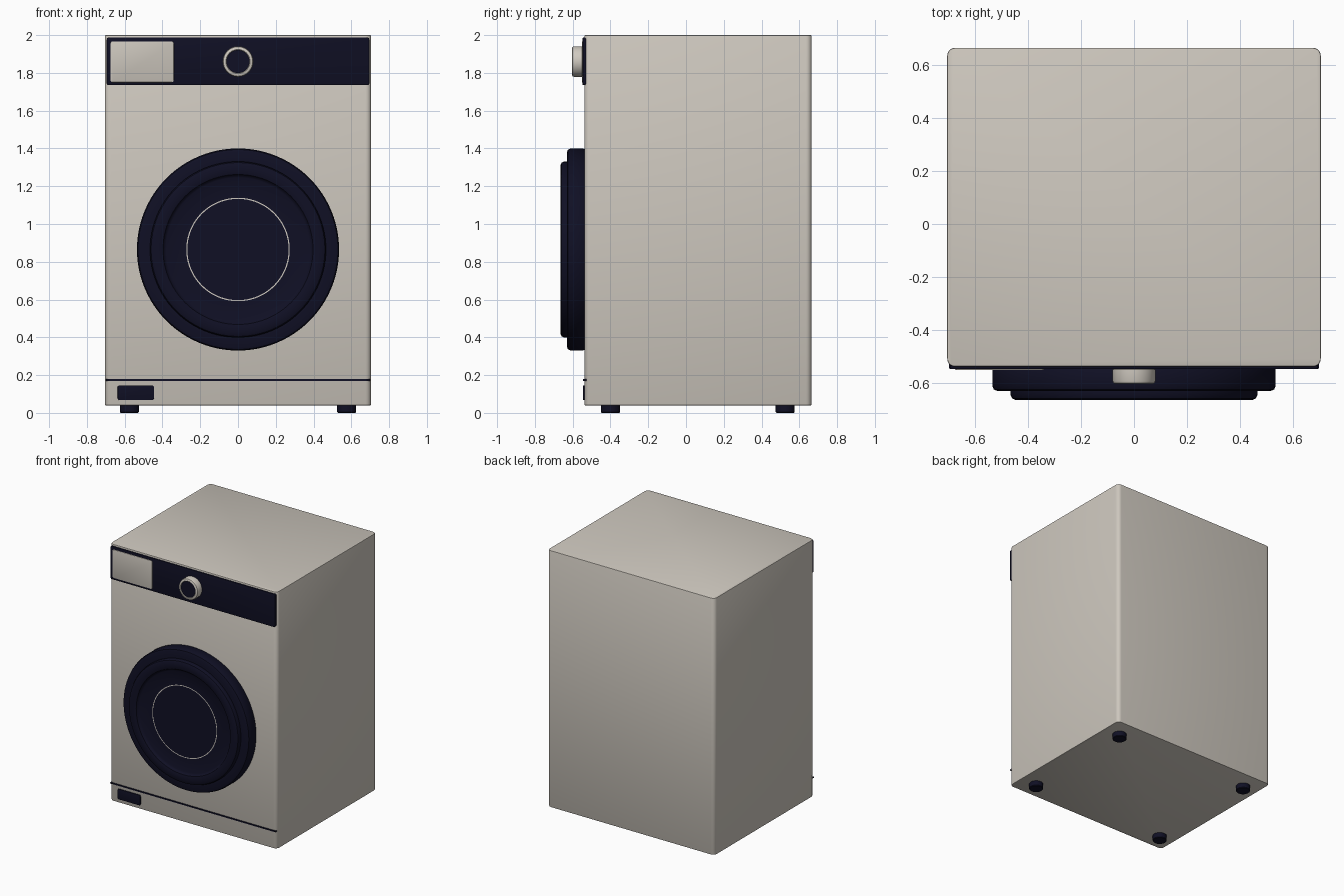
import bpy, bmesh
from math import radians, tau
from mathutils import Vector

if "Cube" in bpy.data.objects:
    bpy.data.objects.remove(bpy.data.objects["Cube"], do_unlink=True)


def material(name, rgb):
    m = bpy.data.materials.new(name)
    m.use_nodes = True
    m.diffuse_color = (*rgb, 1)
    m.node_tree.nodes["Principled BSDF"].inputs["Base Color"].default_value = (*rgb, 1)
    return m


CREAM = material("warm cream", (0.62, 0.58, 0.52))
NAVY = material("dark navy", (0.005, 0.005, 0.018))
FRONT = -0.538


def finish(name, bm, mats):
    bmesh.ops.recalc_face_normals(bm, faces=bm.faces)
    mesh = bpy.data.meshes.new(name)
    bm.to_mesh(mesh)
    bm.free()
    for m in mats:
        mesh.materials.append(m)
    ob = bpy.data.objects.new(name, mesh)
    bpy.context.collection.objects.link(ob)
    bpy.ops.object.select_all(action="DESELECT")
    ob.select_set(True)
    bpy.context.view_layer.objects.active = ob
    bpy.ops.object.shade_smooth_by_angle(angle=radians(35))
    return ob


def box(name, lo, hi, mat, radius=0, axis=2, edge=0):
    """Box with edges along one axis rounded, then a fine bevel on the rest."""
    bm = bmesh.new()
    bmesh.ops.create_cube(bm, size=1)
    for v in bm.verts:
        v.co = Vector(l + (c + 0.5) * (h - l) for l, h, c in zip(lo, hi, v.co))
    if radius:
        edges = [e for e in bm.edges
                 if abs((e.verts[0].co - e.verts[1].co).normalized()[axis]) > 0.9]
        bmesh.ops.bevel(bm, geom=edges, offset=radius, segments=5, profile=0.5, affect="EDGES")
    if edge:
        rim = [e for e in bm.edges if e.calc_face_angle(0) > 1]
        bmesh.ops.bevel(bm, geom=rim, offset=edge, segments=2, profile=0.5, affect="EDGES")
    return finish(name, bm, [mat])


def lathe(name, profile, centre, mats, axis=(0, 1, 0), steps=96, ring_mat=None):
    """Spin a (radius, distance) profile around an axis through centre."""
    bm = bmesh.new()
    axis = Vector(axis)
    side = Vector((1, 0, 0))
    verts = [bm.verts.new(side * r + axis * d) for r, d in profile]
    edges = [bm.edges.new(pair) for pair in zip(verts, verts[1:])]
    bmesh.ops.spin(bm, geom=verts + edges, cent=(0, 0, 0), axis=axis,
                   angle=tau, steps=steps, use_duplicate=False)
    bmesh.ops.remove_doubles(bm, verts=bm.verts, dist=0.0002)
    for f in bm.faces:
        c = f.calc_center_median()
        if ring_mat:
            f.material_index = ring_mat((c - axis * c.dot(axis)).length)
    bmesh.ops.translate(bm, verts=bm.verts, vec=centre)
    return finish(name, bm, mats)


# Cabinet
box("cabinet", (-0.705, FRONT, 0.04), (0.705, 0.665, 2.0), CREAM, radius=0.03, edge=0.004)

# Control panel and detergent drawer
box("control_panel", (-0.695, -0.547, 1.735), (0.695, -0.5, 1.987), NAVY,
    radius=0.01, axis=1, edge=0.002)
box("detergent_drawer", (-0.675, -0.551, 1.75), (-0.34, -0.53, 1.967), CREAM,
    radius=0.012, axis=1, edge=0.002)

# Dial with dark centre
lathe("dial", [(0.07, -0.54), (0.081, -0.55), (0.081, -0.592), (0.078, -0.6), (0.072, -0.604),
               (0.064, -0.604), (0.061, -0.601), (0, -0.601)],
      (0, 0, 1.86), [CREAM, NAVY], steps=64, ring_mat=lambda r: int(r < 0.0615))

# Door: stepped outer rim, raised inner rim and shallow glass with a bright ring
lathe("door", [(0.525, -0.53), (0.535, -0.545), (0.535, -0.61), (0.529, -0.625), (0.515, -0.63),
               (0.466, -0.63), (0.466, -0.645), (0.46, -0.658), (0.445, -0.665),
               (0.41, -0.665), (0.397, -0.661), (0.39, -0.65), (0.38, -0.645),
               (0.274, -0.643), (0.268, -0.643), (0, -0.643)],
      (0, 0, 0.865), [NAVY, CREAM], ring_mat=lambda r: int(0.268 < r < 0.274))

# Plinth seam and filter cover
box("plinth_seam", (-0.698, -0.545, 0.17), (0.698, -0.51, 0.179), NAVY)
box("filter_cover", (-0.637, -0.546, 0.068), (-0.445, -0.53, 0.146), NAVY,
    radius=0.01, axis=1, edge=0.002)

# Feet
for side, x in (("right", -0.575), ("left", 0.575)):
    for end, y in (("front", -0.4), ("back", 0.525)):
        lathe(f"{end}_{side}_foot", [(0, 0), (0.046, 0), (0.05, 0.004), (0.05, 0.045), (0, 0.045)],
              (x, y, 0), [NAVY], axis=(0, 0, 1), steps=32)
